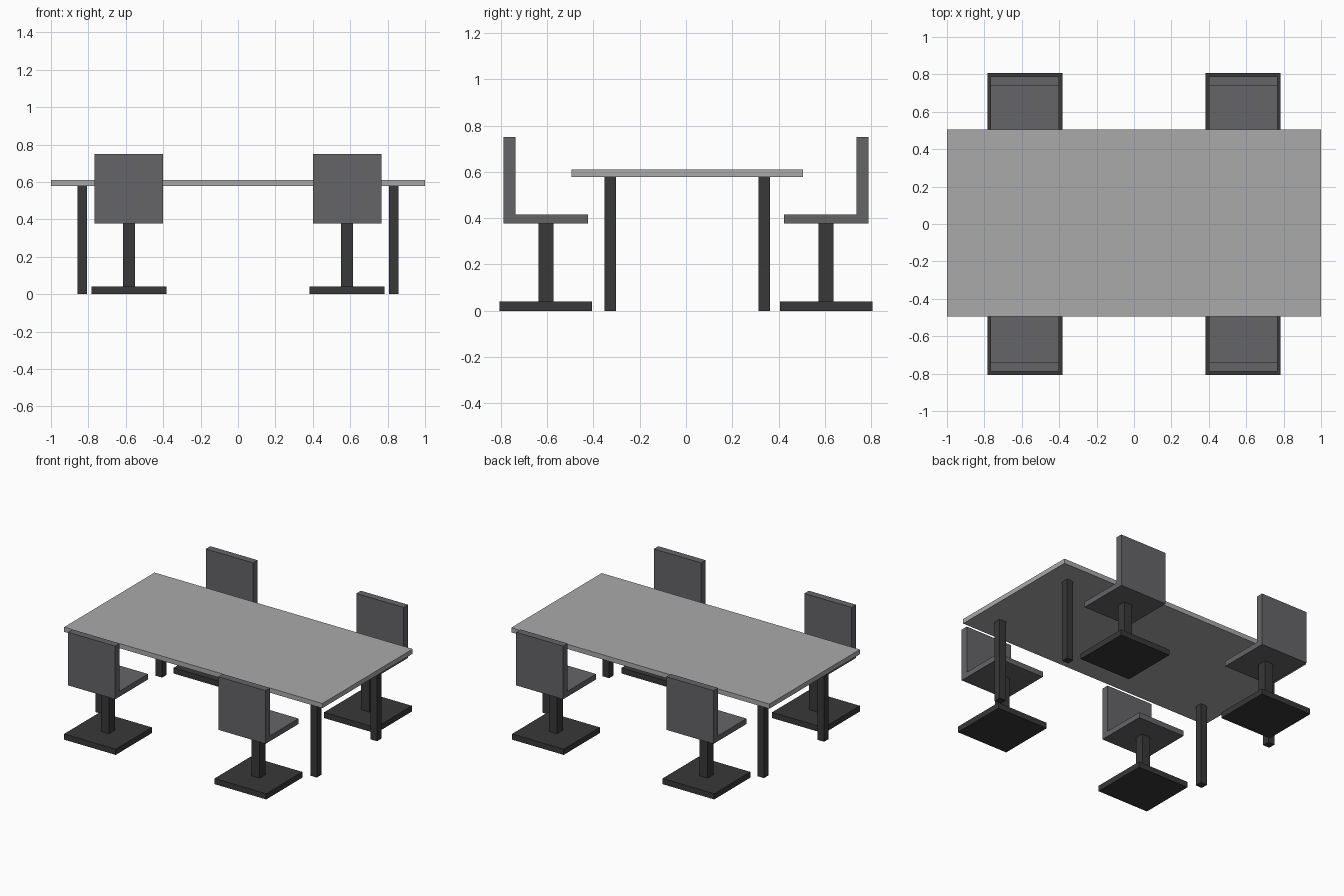
import bpy
import bmesh

if "Cube" in bpy.data.objects:
    bpy.data.objects.remove(bpy.data.objects["Cube"])


def material(name, grey, blue=0.0):
    m = bpy.data.materials.new(name)
    m.diffuse_color = (grey, grey, grey + blue, 1)
    m.use_nodes = True
    m.node_tree.nodes["Principled BSDF"].inputs["Base Color"].default_value = m.diffuse_color
    return m


LIGHT = material("light_grey", 0.40)
MID = material("mid_grey", 0.13, 0.01)
DARK = material("dark_grey", 0.04)


def finish(name, bm, mat):
    bmesh.ops.recalc_face_normals(bm, faces=bm.faces)
    mesh = bpy.data.meshes.new(name)
    bm.to_mesh(mesh)
    bm.free()
    mesh.materials.append(mat)
    obj = bpy.data.objects.new(name, mesh)
    bpy.context.collection.objects.link(obj)
    return obj


def box(name, x, y, z0, z1, sx, sy, mat):
    bm = bmesh.new()
    bmesh.ops.create_cube(bm, size=1)
    bmesh.ops.scale(bm, vec=(sx, sy, z1 - z0), verts=bm.verts)
    bmesh.ops.translate(bm, vec=(x, y, (z0 + z1) / 2), verts=bm.verts)
    return finish(name, bm, mat)


def seat_shell(name, x, y, side, mat):
    # L-shaped side profile (outward distance, height), extruded across the width
    h, w = 0.182, 0.366
    profile = [(-h, 0.378), (h, 0.378), (h, 0.75),
               (h - 0.05, 0.75), (h - 0.05, 0.416), (-h, 0.416)]
    bm = bmesh.new()
    face = bm.faces.new([bm.verts.new((x - w / 2, y + side * d, z)) for d, z in profile])
    new = bmesh.ops.extrude_face_region(bm, geom=[face])["geom"]
    bmesh.ops.translate(bm, vec=(w, 0, 0),
                        verts=[v for v in new if isinstance(v, bmesh.types.BMVert)])
    return finish(name, bm, mat)


# Table
TABLE_Y = 0.005
box("table_top", 0, TABLE_Y, 0.578, 0.611, 2.0, 1.0, LIGHT)

for fb, side in (("front", -1), ("back", 1)):
    for lr, sx in (("left", -1), ("right", 1)):
        tag = f"{fb}_{lr}"
        # Table leg
        box(f"{tag}_table_leg", sx * 0.833, TABLE_Y + side * 0.333, 0, 0.578, 0.05, 0.05, DARK)
        # Chair: base plate, column, seat with backrest facing the table
        cx, cy = sx * 0.583, side * 0.606
        box(f"{tag}_chair_base", cx, cy, 0, 0.04, 0.4, 0.4, DARK)
        box(f"{tag}_chair_column", cx, cy, 0.04, 0.378, 0.065, 0.065, DARK)
        seat_shell(f"{tag}_chair_seat", cx, cy, side, MID)
